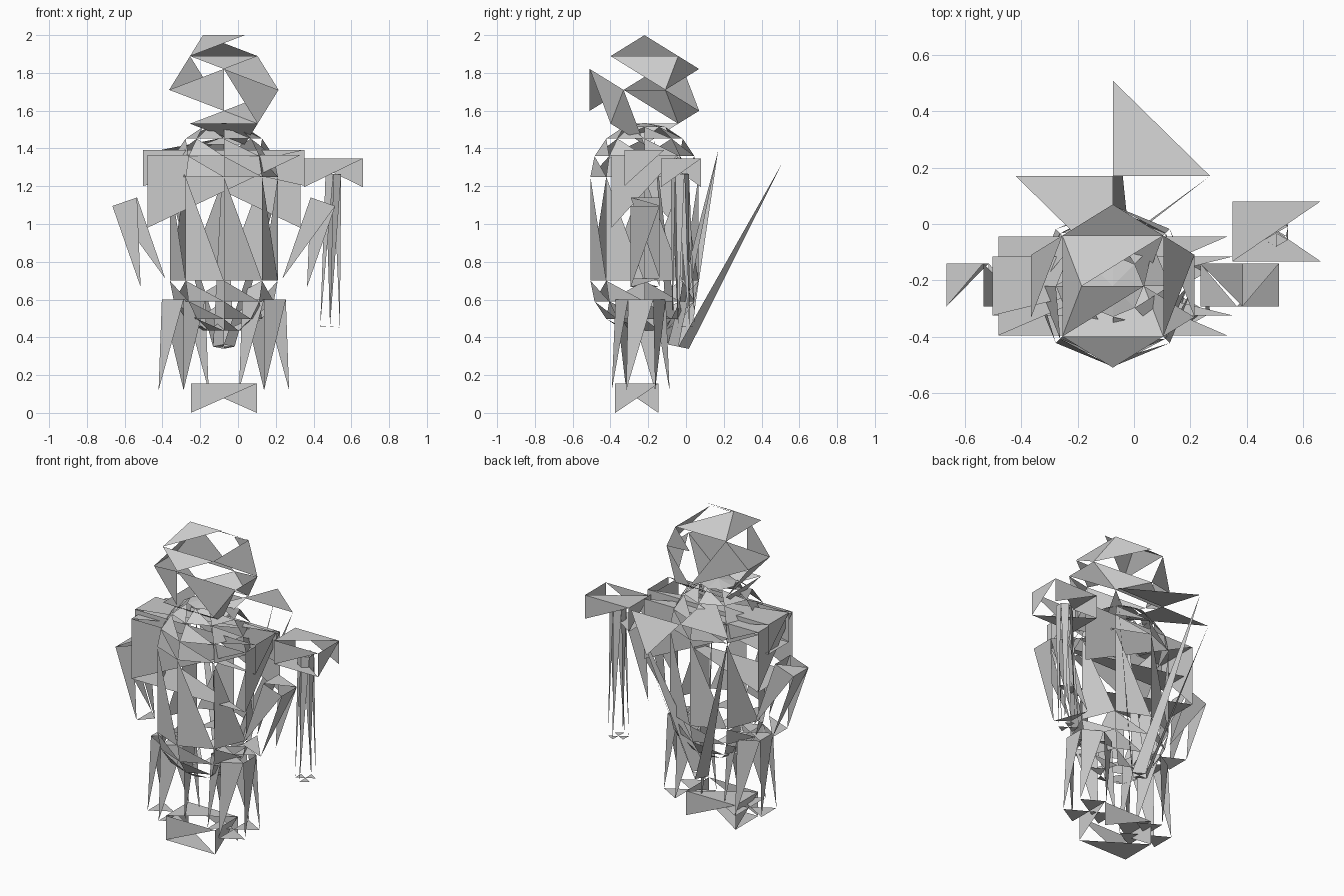
import bpy
from math import sin, cos, pi, sqrt
from mathutils import Vector

if "Cube" in bpy.data.objects:
    bpy.data.objects.remove(bpy.data.objects["Cube"])

CX, CY = -0.075, -0.22   # body axis


def make(name, verts, tris, loc, rot=(0, 0, 0)):
    mesh = bpy.data.meshes.new(name)
    mesh.from_pydata([tuple(v) for v in verts], [], tris)
    mesh.update()
    ob = bpy.data.objects.new(name, mesh)
    ob.location = loc
    ob.rotation_euler = rot
    bpy.context.collection.objects.link(ob)
    return ob


# Open box: each side keeps only its upper-left triangle
def box(name, size, loc, rot=(0, 0, 0)):
    half = Vector(size) / 2
    z, y = Vector((0, 0, 1)), Vector((0, 1, 0))
    x = Vector((1, 0, 0))
    verts, tris = [], []
    for n, u in ((x, z), (-x, z), (y, z), (-y, z), (z, y), (-z, -y)):
        r = u.cross(n)
        k = len(verts)
        verts += [(n + u - r) * half, (n - u - r) * half, (n + u + r) * half]
        tris.append((k, k + 1, k + 2))
    return make(name, verts, tris, loc, rot)


def ring(r, z, n):
    return [(r * sin(2 * pi * i / n), -r * cos(2 * pi * i / n), z) for i in range(n)]


# Open tapered cylinder: every other triangle of sides and caps
def cylinder(name, r_top, r_bot, h, n, loc, rot=(0, 0, 0)):
    verts = ring(r_top, h / 2, n) + ring(r_bot, -h / 2, n)
    verts += [(0, 0, h / 2), (0, 0, -h / 2)]
    tris = []
    for i in range(n):
        j = (i + 1) % n
        tris += [(i, n + i, j), (n + i, n + j, j)]
    for base, centre in ((0, 2 * n), (n, 2 * n + 1)):
        tris += [(base + i, base + (i + 1) % n, centre) for i in range(n)]
    return make(name, verts, tris[::2], loc, rot)


# Open capsule: one triangle per quad
def capsule(name, r, z0, z1, n, segs, loc):
    prof = [(r * sin(pi / 2 * k / segs), z0 - r * cos(pi / 2 * k / segs)) for k in range(segs + 1)]
    prof += [(r * cos(pi / 2 * k / segs), z1 + r * sin(pi / 2 * k / segs)) for k in range(segs + 1)]
    verts, tris = [], []
    for pr, pz in prof:
        verts += ring(pr, pz, n)
    for row in range(1, len(prof) - 1):
        for i in range(n):
            a, b = row * n + i, row * n + (i + 1) % n
            tris.append((a, b, a + n))
    return make(name, verts, tris, loc)


# Head: open dodecahedron
def head(radius, loc):
    t = (1 + sqrt(5)) / 2
    r = 1 / t
    s = (-1, 1)
    v = [(a, b, c) for a in s for b in s for c in s]
    v += [(0, b * r, c * t) for b in s for c in s]
    v += [(a * r, b * t, 0) for a in s for b in s]
    v += [(a * t, 0, c * r) for c in s for a in s]
    k = radius / sqrt(3)
    verts = [(x * k, -z * k, y * k) for x, y, z in v]
    tris = [(3, 11, 7), (3, 15, 13), (7, 17, 6), (17, 4, 8), (17, 10, 6), (8, 16, 2),
            (0, 12, 1), (0, 18, 16), (6, 2, 13), (2, 16, 18), (2, 3, 13), (18, 9, 11),
            (4, 14, 12), (4, 0, 8), (11, 5, 19), (19, 5, 14), (19, 4, 17), (1, 14, 5)]
    return make("head", verts, tris, loc)


head(0.31, (CX, CY, 1.71))

# Torso, chest and shoulder plates
capsule("torso", 0.286, 0.70, 1.25, 8, 4, (CX, CY, 0))
box("shoulder_plate", (0.855, 0.21, 0.19), (CX, CY, 1.297))
box("chest_plate", (0.81, 0.35, 0.385), (CX, CY, 1.172))

# Arms and legs on both sides
for side, s in (("left", -1), ("right", 1)):
    box(side + "_arm", (0.138, 0.153, 0.455), (CX + s * 0.45, -0.216, 0.903), (0, s * 0.335, 0))
    cylinder(side + "_leg", 0.133, 0.153, 0.48, 6, (CX + s * 0.213, -0.24, 0.36))

# Foot block
box("foot_block", (0.35, 0.23, 0.155), (CX, -0.26, 0.0775))

# Cape, tilted, wide end up
cylinder("cape", 0.057, 0.345, 1.06, 4, (CX, 0.065, 0.87), (pi - 0.2, 0, 0))

# Hammer
box("hammer_head", (0.312, 0.213, 0.152), (0.506, -0.026, 1.271))
cylinder("hammer_handle", 0.048, 0.06, 0.81, 6, (0.496, -0.022, 0.86), (0.025, 0.022, 0))
